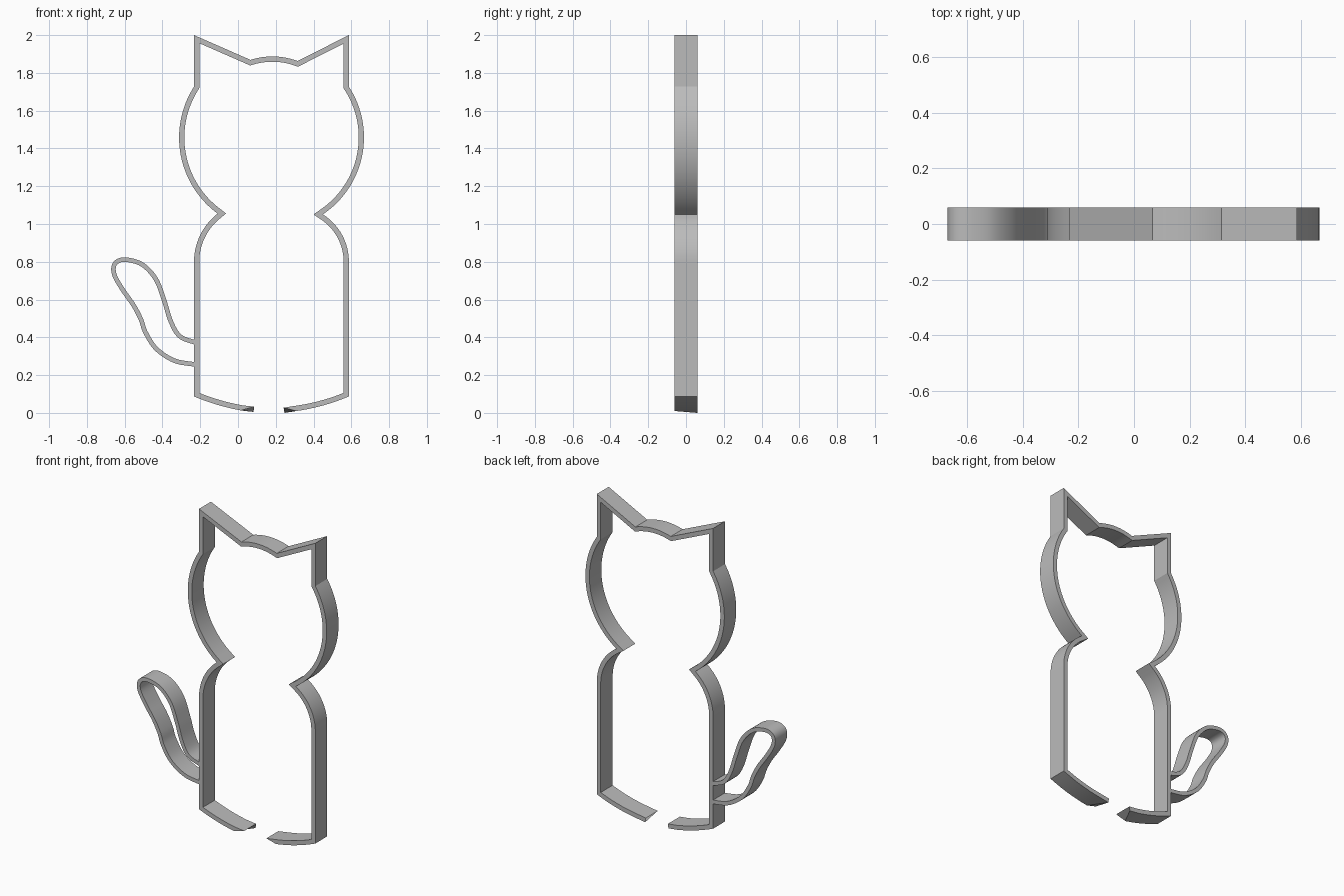
import bpy, bmesh, math
from mathutils import Vector
from mathutils.geometry import intersect_line_line_2d

cube = bpy.data.objects.get("Cube")
if cube:
    bpy.data.objects.remove(cube, do_unlink=True)

DEPTH = 0.06   # half depth of the band

grey = bpy.data.materials.new("plain grey")
grey.use_nodes = True
colour = (0.5, 0.5, 0.5, 1)
grey.diffuse_color = colour
grey.node_tree.nodes["Principled BSDF"].inputs["Base Color"].default_value = colour


def arc(a, m, b, n):
    """Points after a, up to b, on the circle through a, m and b."""
    a, m, b = Vector(a), Vector(m), Vector(b)
    u, v = m - a, b - a
    d = 2 * (u.x * v.y - u.y * v.x)
    c = a + Vector((v.y * u.dot(u) - u.y * v.dot(v),
                    u.x * v.dot(v) - v.x * u.dot(u))) / d
    ang = lambda p: math.atan2(p.y - c.y, p.x - c.x)
    start = ang(a)
    sweep = (ang(b) - start) % math.tau
    if (ang(m) - start) % math.tau > sweep:
        sweep -= math.tau
    r = (a - c).length
    return [c + r * Vector((math.cos(start + sweep * i / n),
                            math.sin(start + sweep * i / n))) for i in range(1, n + 1)]


def spline(pts, n):
    """Smooth curve through the points."""
    p = [Vector(q) for q in pts]
    p = [2 * p[0] - p[1]] + p + [2 * p[-1] - p[-2]]
    out = []
    for a, b, c, d in zip(p, p[1:], p[2:], p[3:]):
        for i in range(n):
            t = i / n
            out.append(0.5 * (2 * b + (c - a) * t + (2 * a - 5 * b + 4 * c - d) * t * t
                              + (3 * b - a - 3 * c + d) * t ** 3))
    return out + [p[-2]]


def offset_inward(pts, width):
    """Mitred copy of the path, moved to its right-hand side."""
    dirs = [(b - a).normalized() for a, b in zip(pts, pts[1:])]
    norms = [Vector((d.y, -d.x)) for d in dirs]
    out = []
    for i, p in enumerate(pts):
        n0, n1 = norms[max(i - 1, 0)], norms[min(i, len(norms) - 1)]
        out.append(p + (n0 + n1) * width / (1 + n0.dot(n1)))
    return out


def band(name, outer, width, front_cut=None):
    """Flat band standing on edge; front_cut shortens the outer front corner at each end."""
    inner = offset_inward(outer, width)
    front_outer = list(outer)
    if front_cut:
        front_outer[0], front_outer[-1] = Vector(front_cut[0]), Vector(front_cut[1])
    bm = bmesh.new()
    rings = []
    for fo, o, i in zip(front_outer, outer, inner):
        rings.append([bm.verts.new((p.x, y, p.y)) for p, y in
                      ((fo, -DEPTH), (o, DEPTH), (i, DEPTH), (i, -DEPTH))])
    for r, s in zip(rings, rings[1:]):
        for k in range(4):
            j = (k + 1) % 4
            bm.faces.new((r[k], r[j], s[j], s[k]))
    bm.faces.new(rings[0])
    bm.faces.new(rings[-1][::-1])
    bmesh.ops.recalc_face_normals(bm, faces=bm.faces)
    mesh = bpy.data.meshes.new(name)
    bm.to_mesh(mesh)
    bm.free()
    mesh.materials.append(grey)
    obj = bpy.data.objects.new(name, mesh)
    bpy.context.collection.objects.link(obj)
    bpy.ops.object.select_all(action='DESELECT')
    obj.select_set(True)
    bpy.context.view_layer.objects.active = obj
    bpy.ops.object.shade_smooth_by_angle(angle=math.radians(25))
    return obj


# Body and head outline: (end point, arc mid point or None, arc steps)
path = [Vector((0.082, 0.005)), Vector((0.015, 0.013))]
steps = [
    ((-0.233, 0.087), (-0.11, 0.043), 8),     # base, right half
    ((-0.233, 0.80), None, 0),                # side
    ((-0.108, 1.055), (-0.20, 0.942), 14),    # shoulder
    ((-0.233, 1.727), (-0.312, 1.457), 32),   # cheek
    ((-0.233, 2.0), None, 0),                 # ear
    ((0.066, 1.869), None, 0),
    ((0.315, 1.863), (0.188, 1.887), 12),     # crown
    ((0.587, 2.0), None, 0),                  # ear
    ((0.587, 1.727), None, 0),
    ((0.449, 1.051), (0.667, 1.457), 32),     # cheek
    ((0.587, 0.79), (0.554, 0.937), 14),      # shoulder
    ((0.587, 0.087), None, 0),                # side
    ((0.31, 0.010), (0.46, 0.042), 8),        # base, left half
    ((0.246, 0.0), None, 0),
]
for end, mid, n in steps:
    path += arc(path[-1], mid, end, n) if mid else [Vector(end)]
band("body_outline", path, 0.028, ((0.017, 0.0135), (0.308, 0.0105)))

# Tail loop
tail = [(-0.22, 0.243), (-0.34, 0.265), (-0.44, 0.33), (-0.50, 0.42), (-0.525, 0.49),
        (-0.563, 0.563), (-0.62, 0.645), (-0.663, 0.72), (-0.67, 0.775),
        (-0.645, 0.812), (-0.59, 0.823), (-0.50, 0.795), (-0.425, 0.715),
        (-0.38, 0.60), (-0.345, 0.49), (-0.30, 0.415), (-0.22, 0.383)]
band("tail_loop", spline(tail, 6), 0.024)
